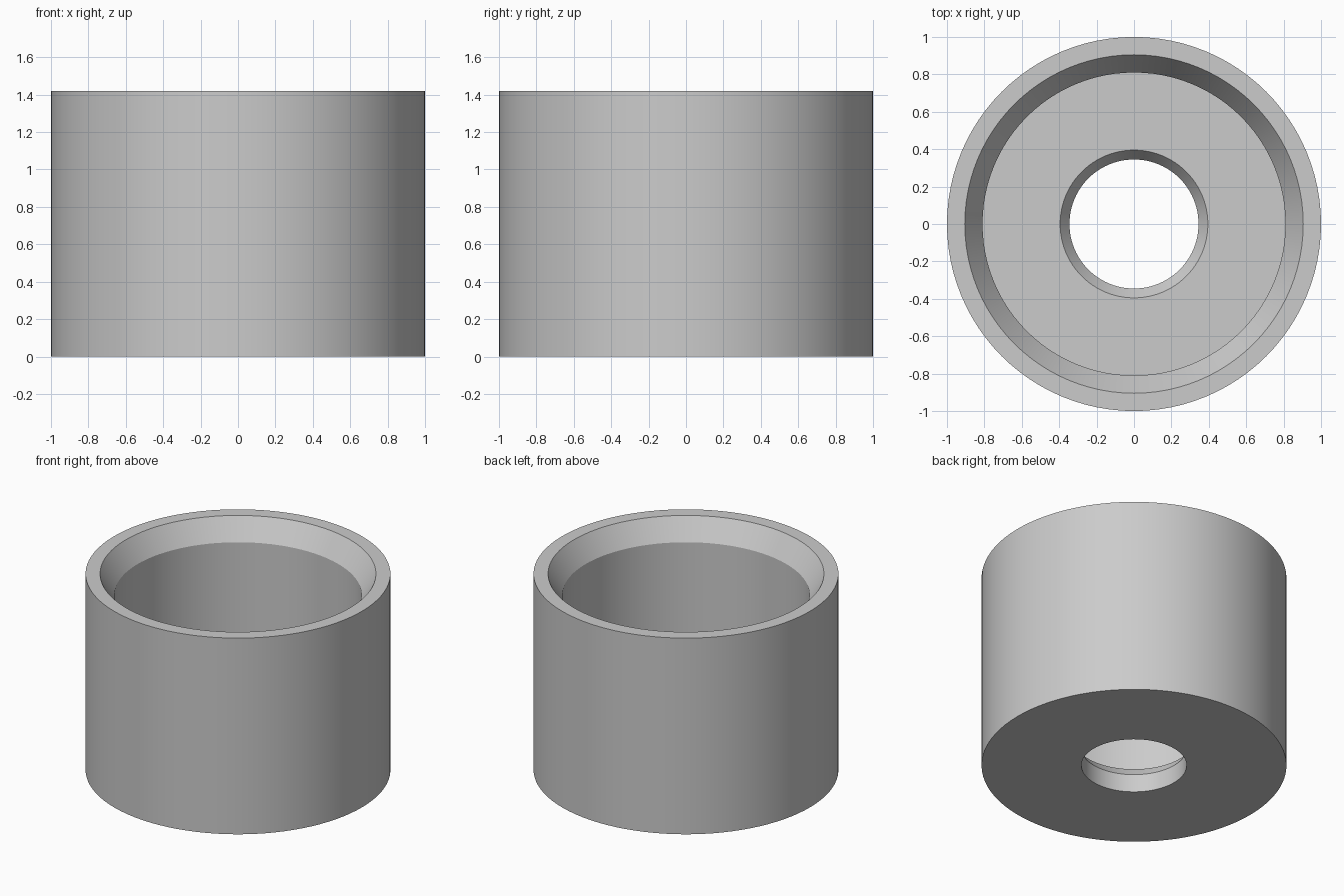
import bpy
import bmesh
import math

cube = bpy.data.objects.get("Cube")
if cube:
    bpy.data.objects.remove(cube, do_unlink=True)

grey = bpy.data.materials.new("plain grey")
grey.use_nodes = True
colour = (0.6, 0.6, 0.6, 1)
grey.diffuse_color = colour
grey.node_tree.nodes["Principled BSDF"].inputs["Base Color"].default_value = colour


def lathe(name, profile, sides):
    """Revolve a closed (radius, height) profile about z."""
    bm = bmesh.new()
    rings = []
    for radius, height in profile:
        ring = []
        for i in range(sides):
            a = math.tau * i / sides
            ring.append(bm.verts.new((radius * math.cos(a), radius * math.sin(a), height)))
        rings.append(ring)
    for lower, upper in zip(rings, rings[1:] + rings[:1]):
        for i in range(sides):
            j = (i + 1) % sides
            bm.faces.new((lower[i], lower[j], upper[j], upper[i]))
    bmesh.ops.recalc_face_normals(bm, faces=bm.faces)
    mesh = bpy.data.meshes.new(name)
    bm.to_mesh(mesh)
    bm.free()
    mesh.materials.append(grey)
    obj = bpy.data.objects.new(name, mesh)
    bpy.context.collection.objects.link(obj)
    bpy.ops.object.select_all(action="DESELECT")
    obj.select_set(True)
    bpy.context.view_layer.objects.active = obj
    bpy.ops.object.shade_smooth_by_angle(angle=math.radians(25))
    return obj


# Open cup: outer wall, flared mouth, straight bore, floor with a flared hole
lathe("cup_body", [
    (0.345, 0), (1, 0), (1, 1.42),
    (0.905, 1.42), (0.81, 1.27), (0.81, 0.2),
    (0.395, 0.2), (0.345, 0.13),
], 96)
